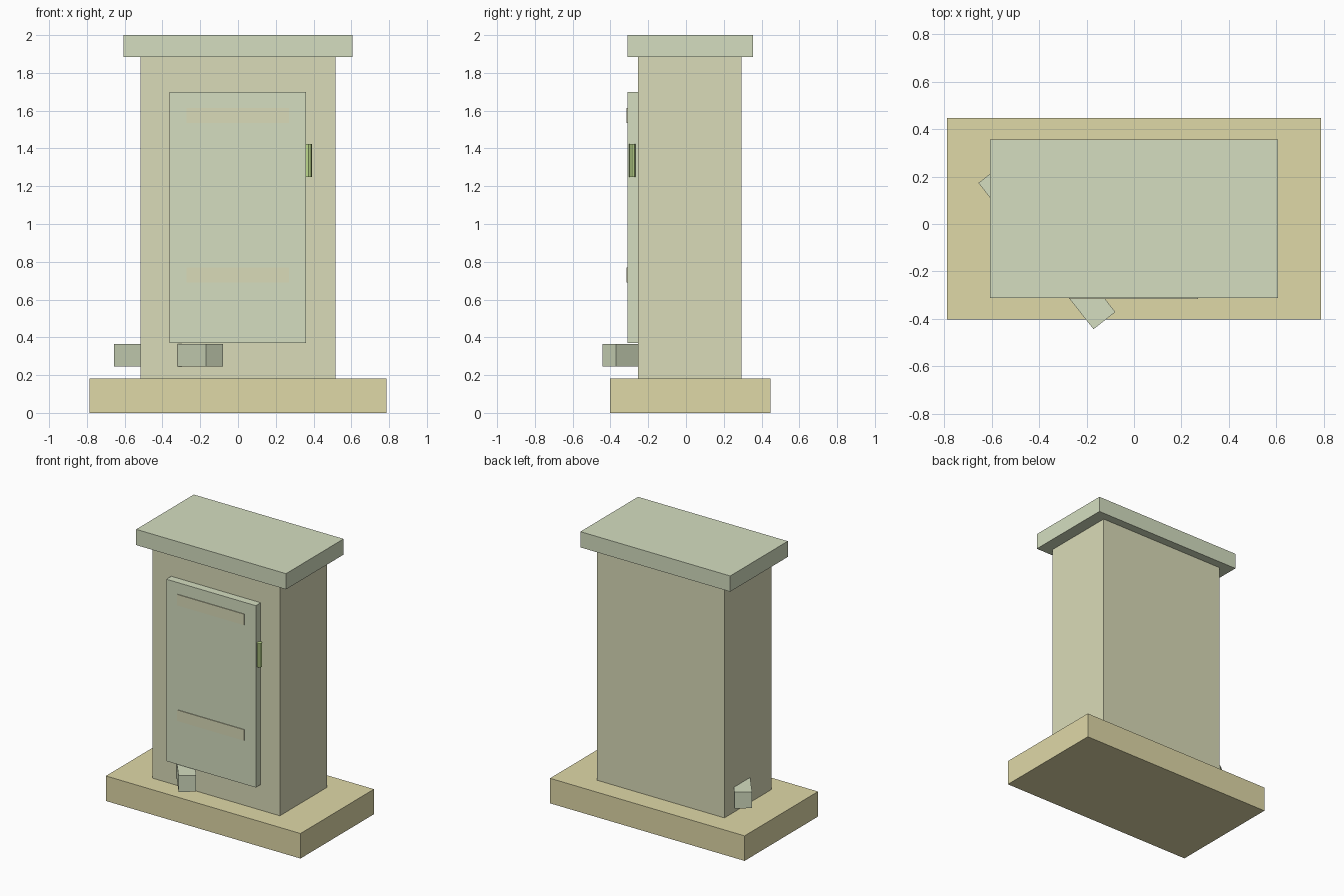
import bpy
from math import radians

if "Cube" in bpy.data.objects:
    bpy.data.objects.remove(bpy.data.objects["Cube"])


def material(name, rgb):
    m = bpy.data.materials.new(name)
    m.diffuse_color = (*rgb, 1)
    m.use_nodes = True
    m.node_tree.nodes["Principled BSDF"].inputs["Base Color"].default_value = m.diffuse_color
    return m


cream = material("cream", (0.74, 0.69, 0.39))
stone = material("stone", (0.70, 0.71, 0.48))
sage = material("sage", (0.66, 0.73, 0.53))
green = material("green", (0.52, 0.70, 0.27))


def finish(name, mat):
    ob = bpy.context.object
    ob.name = name
    ob.data.materials.append(mat)
    return ob


def box(name, lo, hi, mat, turn=0):
    """Box between two corners, turned about its own vertical axis."""
    centre = [(a + b) / 2 for a, b in zip(lo, hi)]
    bpy.ops.mesh.primitive_cube_add(size=1, location=centre, rotation=(0, 0, radians(turn)))
    bpy.context.object.scale = [b - a for a, b in zip(lo, hi)]
    bpy.ops.object.transform_apply(location=False, rotation=True, scale=True)
    return finish(name, mat)


# Plinth, cabinet and overhanging cap
box("base", (-0.787, -0.402, 0), (0.787, 0.447, 0.183), cream)
box("body", (-0.516, -0.253, 0.183), (0.516, 0.293, 1.885), stone)
box("cap", (-0.606, -0.311, 1.885), (0.606, 0.355, 2.0), sage)

# Door with two thin raised strips
box("door", (-0.363, -0.31, 0.37), (0.361, -0.253, 1.70), sage)
for name, z in (("lower_strip", 0.69), ("upper_strip", 1.535)):
    box(name, (-0.272, -0.315, z), (0.27, -0.305, z + 0.08), stone)

# Upright handle at the door edge
bpy.ops.mesh.primitive_cylinder_add(vertices=8, radius=0.018, depth=0.174,
                                    location=(0.374, -0.285, 1.337))
finish("handle", green)

# Square duct running diagonally through the lower left corner
cx, cy, w, length = -0.367, -0.099, 0.117, 0.784
box("duct", (cx - w / 2, cy - length / 2, 0.246), (cx + w / 2, cy + length / 2, 0.365), sage, 38.2)
